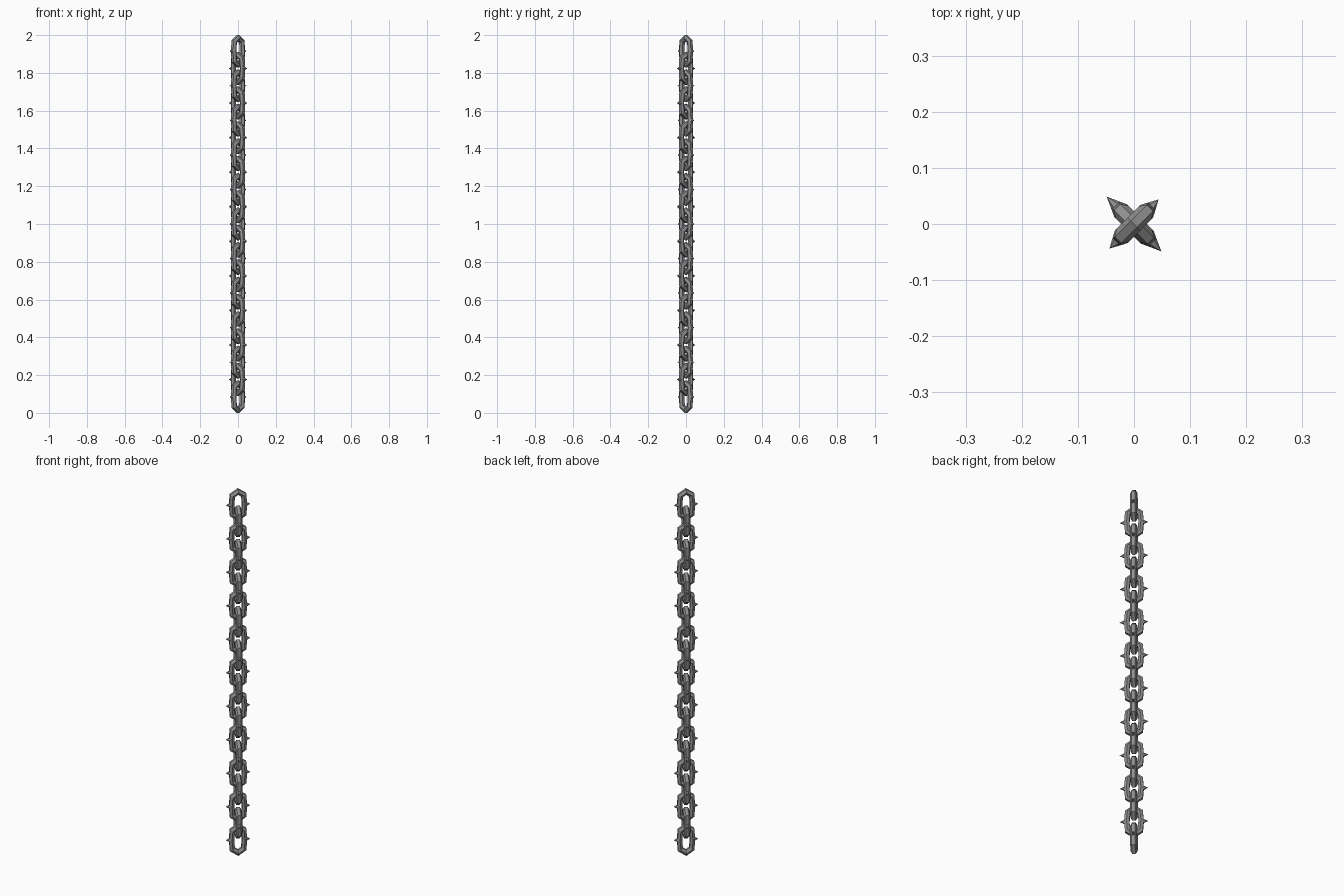
import bpy, bmesh, math
from mathutils import Vector, Matrix

if "Cube" in bpy.data.objects:
    bpy.data.objects.remove(bpy.data.objects["Cube"])

iron = bpy.data.materials.new("grey iron")
iron.diffuse_color = (0.28, 0.28, 0.28, 1)
iron.use_nodes = True
iron.node_tree.nodes["Principled BSDF"].inputs["Base Color"].default_value = iron.diffuse_color

LINKS, LENGTH = 21, 0.17
PITCH = (2 - LENGTH) / (LINKS - 1)
R, SIDES = 0.0145, 6


def link(name, z, angle, half_w, tip):
    bm = bmesh.new()
    # link centre line: pointed ends, sloped shoulders, bulging sides
    a, top = half_w - R * 0.87, LENGTH / 2 - R * 0.95
    sh = top - a * 0.6
    path = [Vector((x, 0, y)) for x, y in
            [(0, top), (a * .88, sh), (a, 0), (a * .88, -sh),
             (0, -top), (-a * .88, -sh), (-a, 0), (-a * .88, sh)]]
    n = len(path)
    rings = []
    for i, p in enumerate(path):
        t1 = (p - path[i - 1]).normalized()
        t2 = (path[(i + 1) % n] - p).normalized()
        t = (t1 + t2).normalized()
        out = Vector((-t.z, 0, t.x))
        miter = 1 / max(0.6, t.dot(t1))
        angles = [(k + 0.5) * math.tau / SIDES for k in range(SIDES)]
        rings.append([bm.verts.new(
            p + out * R * miter * math.cos(g)
            + Vector((0, R * 1.1 * math.sin(g), 0))) for g in angles])
    for i in range(n):
        for k in range(SIDES):
            k2, j = (k + 1) % SIDES, (i + 1) % n
            bm.faces.new((rings[i][k], rings[j][k], rings[j][k2], rings[i][k2]))
    # one spike on each side
    base = half_w - 0.008
    for s in (1, -1):
        m = Matrix.Translation((s * (base + tip) / 2, 0, 0)) @ Matrix.Rotation(s * math.pi / 2, 4, 'Y')
        bmesh.ops.create_cone(bm, cap_ends=True, segments=6, radius1=0.0135,
                              radius2=0, depth=tip - base, matrix=m)
    bmesh.ops.recalc_face_normals(bm, faces=bm.faces)
    me = bpy.data.meshes.new(name)
    bm.to_mesh(me)
    bm.free()
    me.materials.append(iron)
    ob = bpy.data.objects.new(name, me)
    ob.location.z = z
    ob.rotation_euler.z = angle
    bpy.context.collection.objects.link(ob)


# links alternate between the two diagonals
for i in range(LINKS):
    odd = i % 2
    link(f"chain_link_{i + 1}", LENGTH / 2 + i * PITCH,
         math.radians(-45 if odd else 45), 0.047 if odd else 0.045,
         0.069 if odd else 0.062)
